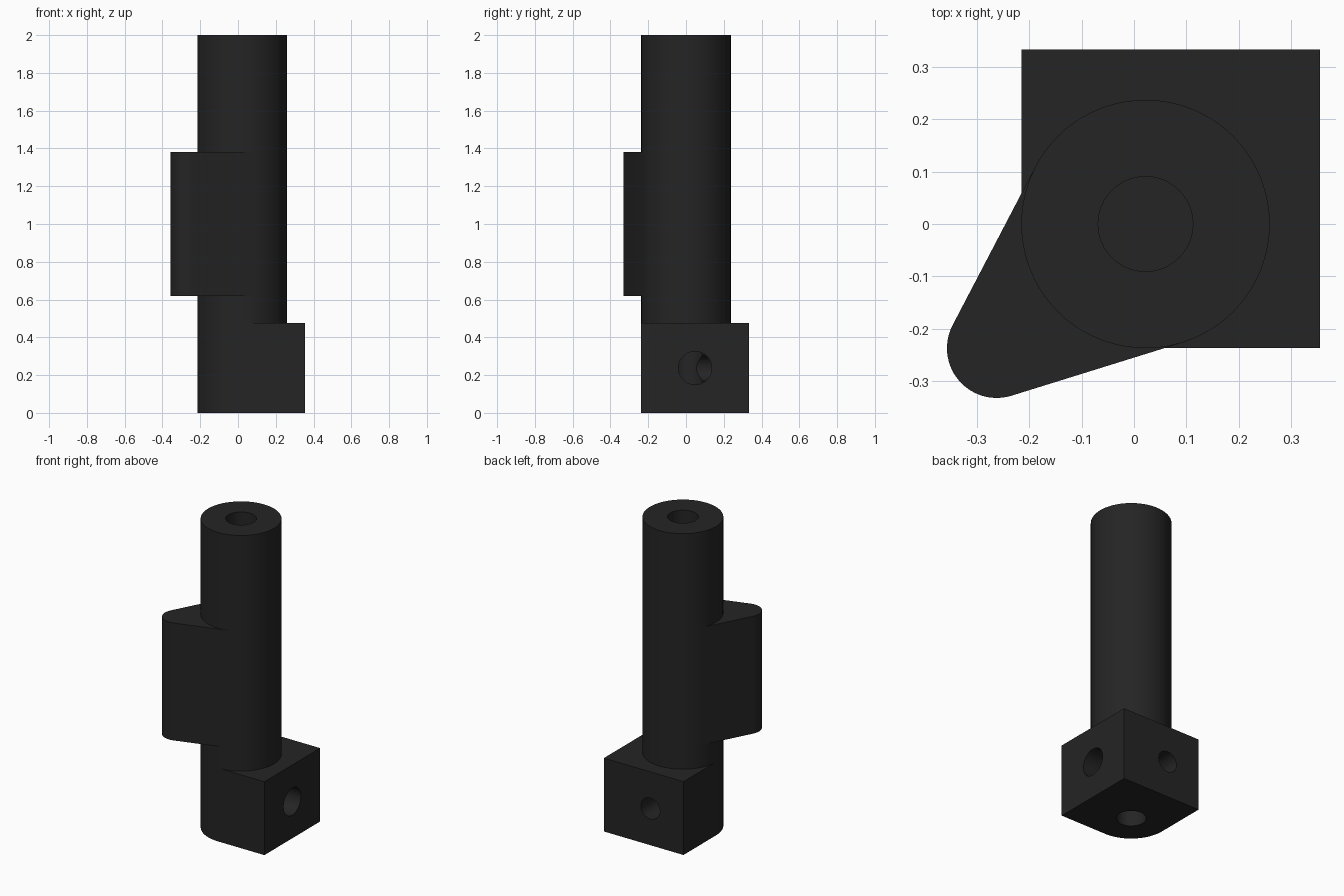
import bpy, bmesh, math

if "Cube" in bpy.data.objects:
    bpy.data.objects.remove(bpy.data.objects["Cube"])

CX, CY, R = 0.022, 0.0, 0.237          # column axis and radius
BASE_TOP, HEIGHT = 0.475, 2.0
MID = BASE_TOP / 2

black = bpy.data.materials.new("matte black")
black.diffuse_color = (0.018, 0.018, 0.018, 1)
black.use_nodes = True
black.node_tree.nodes["Principled BSDF"].inputs["Base Color"].default_value = black.diffuse_color


def arc(cx, cy, r, a0, a1, n):
    return [(cx + r * math.cos(a0 + (a1 - a0) * i / n),
             cy + r * math.sin(a0 + (a1 - a0) * i / n)) for i in range(n + 1)]


def prism(name, outline, z0, z1):
    """Extrude a closed counter-clockwise outline from z0 to z1."""
    bm = bmesh.new()
    face = bm.faces.new([bm.verts.new((x, y, z0)) for x, y in outline])
    top = bmesh.ops.extrude_face_region(bm, geom=[face])["geom"]
    bmesh.ops.translate(bm, vec=(0, 0, z1 - z0),
                        verts=[v for v in top if isinstance(v, bmesh.types.BMVert)])
    bmesh.ops.recalc_face_normals(bm, faces=bm.faces)
    mesh = bpy.data.meshes.new(name)
    bm.to_mesh(mesh)
    bm.free()
    mesh.materials.append(black)
    obj = bpy.data.objects.new(name, mesh)
    bpy.context.collection.objects.link(obj)
    return obj


def drill(obj, r, start, depth, rotation=(0, 0, 0)):
    """Cut a round hole centred at start, running along the rotated z axis."""
    cutter = prism("hole_cutter", arc(0, 0, r, 0, math.tau, 48)[:-1], 0, depth)
    cutter.location, cutter.rotation_euler = start, rotation
    cutter.hide_render = True
    mod = obj.modifiers.new("hole", "BOOLEAN")
    mod.operation, mod.solver, mod.object = "DIFFERENCE", "EXACT", cutter
    bpy.context.view_layer.objects.active = obj
    bpy.ops.object.modifier_apply(modifier=mod.name)
    bpy.data.objects.remove(cutter)


# Round column with a blind bore in its top
column = prism("column", arc(CX, CY, R, 0, math.tau, 80)[:-1], BASE_TOP, HEIGHT)
drill(column, 0.0905, (CX, CY, HEIGHT - 0.475), 0.6)

# Square base block, its front left corner rounded to match the column
base = prism("base_block",
             arc(CX, CY, R, math.pi, 1.5 * math.pi, 20)
             + [(0.355, -R), (0.355, 0.333), (CX - R, 0.333)], 0, BASE_TOP)
drill(base, 0.088, (CX, CY, -0.1), 0.54)                                  # underside
drill(base, 0.088, (CX, 0.048, MID), 0.5, (0, math.pi / 2, 0))            # right side
drill(base, 0.068, (CX, CY, MID), 0.5, (-math.pi / 2, 0, 0))              # back

# Side lobe, with straight flanks tangent to the column
LX, LY, LR = -0.262, -0.237, 0.095
toward = math.atan2(LY - CY, LX - CX)
spread = math.acos((R - LR) / math.hypot(LX - CX, LY - CY))
tangents = [(CX + R * math.cos(a), CY + R * math.sin(a))
            for a in (toward + spread, toward - spread)]
lobe = prism("side_lobe",
             arc(LX, LY, LR, toward - spread, toward + spread, 28) + tangents,
             0.62, 1.38)

# Smooth the round walls and keep the rims sharp
bpy.ops.object.select_all(action="DESELECT")
for part in (column, base, lobe):
    part.select_set(True)
bpy.context.view_layer.objects.active = column
bpy.ops.object.shade_smooth_by_angle(angle=math.radians(30))
